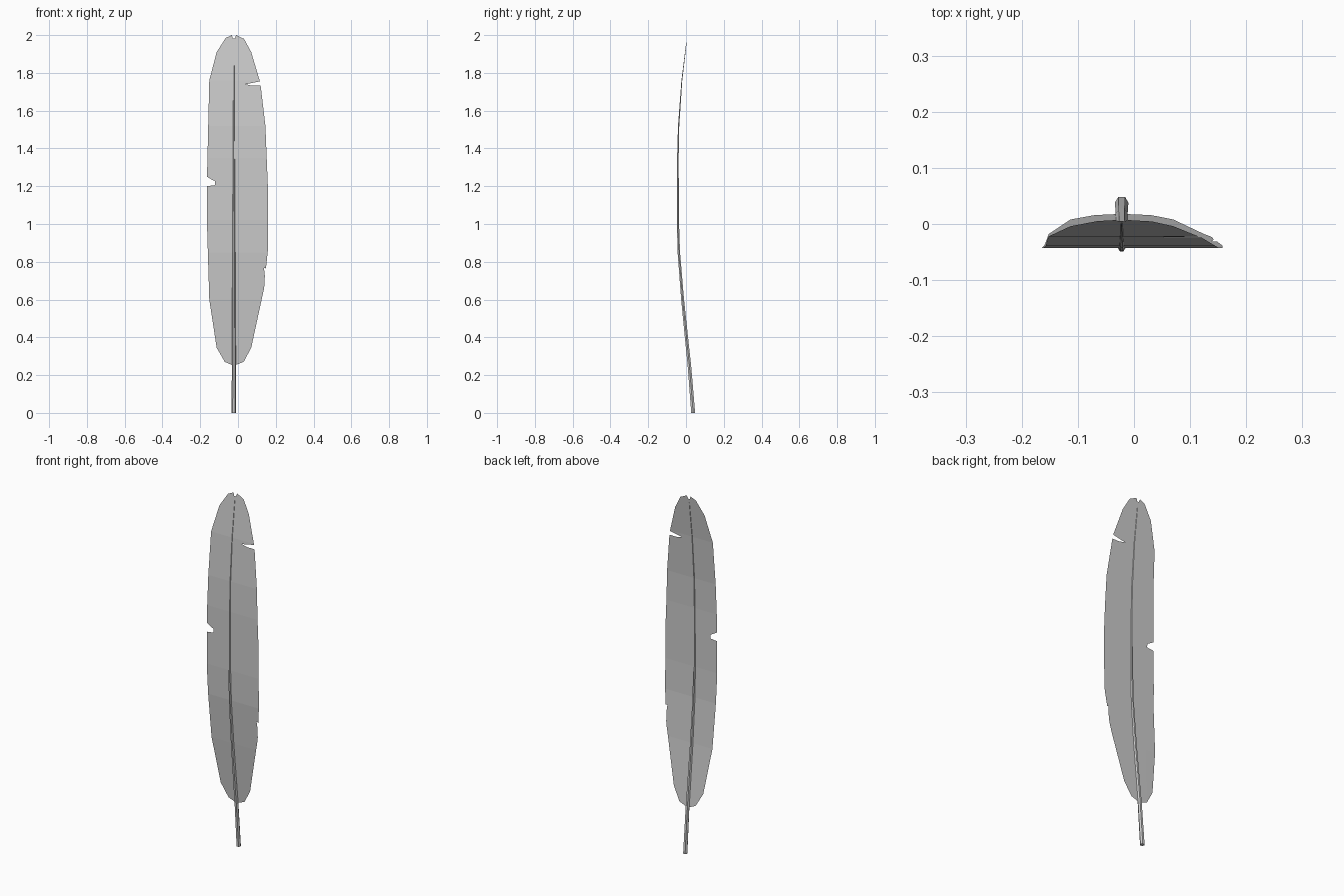
import bpy, bmesh, math
from mathutils import Vector

if "Cube" in bpy.data.objects:
    bpy.data.objects.remove(bpy.data.objects["Cube"])

# Bend of the feather seen from the side: (z, y)
BEND = [(0, .038), (.25, .018), (.345, .008), (.6, -.018), (.85, -.038), (1.02, -.043),
        (1.35, -.043), (1.52, -.039), (1.76, -.022), (2.0, .007)]


def bend_y(z):
    for (z0, y0), (z1, y1) in zip(BEND, BEND[1:]):
        if z <= z1:
            return y0 + (y1 - y0) * (z - z0) / (z1 - z0)
    return BEND[-1][1]


def finish(name, bm):
    mesh = bpy.data.meshes.new(name)
    bm.to_mesh(mesh)
    bm.free()
    obj = bpy.data.objects.new(name, mesh)
    bpy.context.collection.objects.link(obj)
    return obj


# Vane: flat notched outline, cut into bands and bent
LEFT = [(-.022, .25), (-.07, .27), (-.113, .345), (-.152, .6), (-.164, 1.0), (-.164, 1.2),
        (-.125, 1.205), (-.085, 1.22), (-.13, 1.23), (-.164, 1.25), (-.152, 1.76),
        (-.113, 1.91), (-.065, 1.985), (-.033, 2.0), (-.022, 1.97)]
RIGHT = [(-.01, 2.0), (.032, 1.98), (.07, 1.91), (.116, 1.755), (.04, 1.74), (.075, 1.732),
         (.12, 1.732), (.145, 1.52), (.158, 1.2), (.158, .86), (.148, .765), (.102, .78),
         (.142, .725), (.14, .675), (.124, .665), (.137, .655), (.07, .345), (.03, .27)]
bm = bmesh.new()
face = bm.faces.new([bm.verts.new((x, 0, z)) for x, z in LEFT + RIGHT])
bmesh.ops.triangulate(bm, faces=[face])
for z, _ in BEND[2:-1]:
    bmesh.ops.bisect_plane(bm, geom=bm.verts[:] + bm.edges[:] + bm.faces[:], dist=1e-5,
                           plane_co=(0, 0, z), plane_no=(0, 0, 1))
for v in bm.verts:
    v.co.y = bend_y(v.co.z)
bm.normal_update()
bmesh.ops.dissolve_limit(bm, angle_limit=math.radians(.5), verts=bm.verts[:], edges=bm.edges[:])
finish("vane", bm)

# Shaft: tapering six-sided tube following the bend
SIDES = 6
bm = bmesh.new()
rings = []
for z in [z for z, _ in BEND[:-1]] + [1.96]:
    r = .012 - .0105 * z / 1.96
    rings.append([bm.verts.new((-.022 + r * math.cos(math.tau * i / SIDES),
                                bend_y(z) + r * math.sin(math.tau * i / SIDES), z))
                  for i in range(SIDES)])
for a, b in zip(rings, rings[1:]):
    for i in range(SIDES):
        j = (i + 1) % SIDES
        bm.faces.new((a[i], a[j], b[j], b[i]))
bm.faces.new(rings[0][::-1])
bm.faces.new(rings[-1])
finish("shaft", bm)
